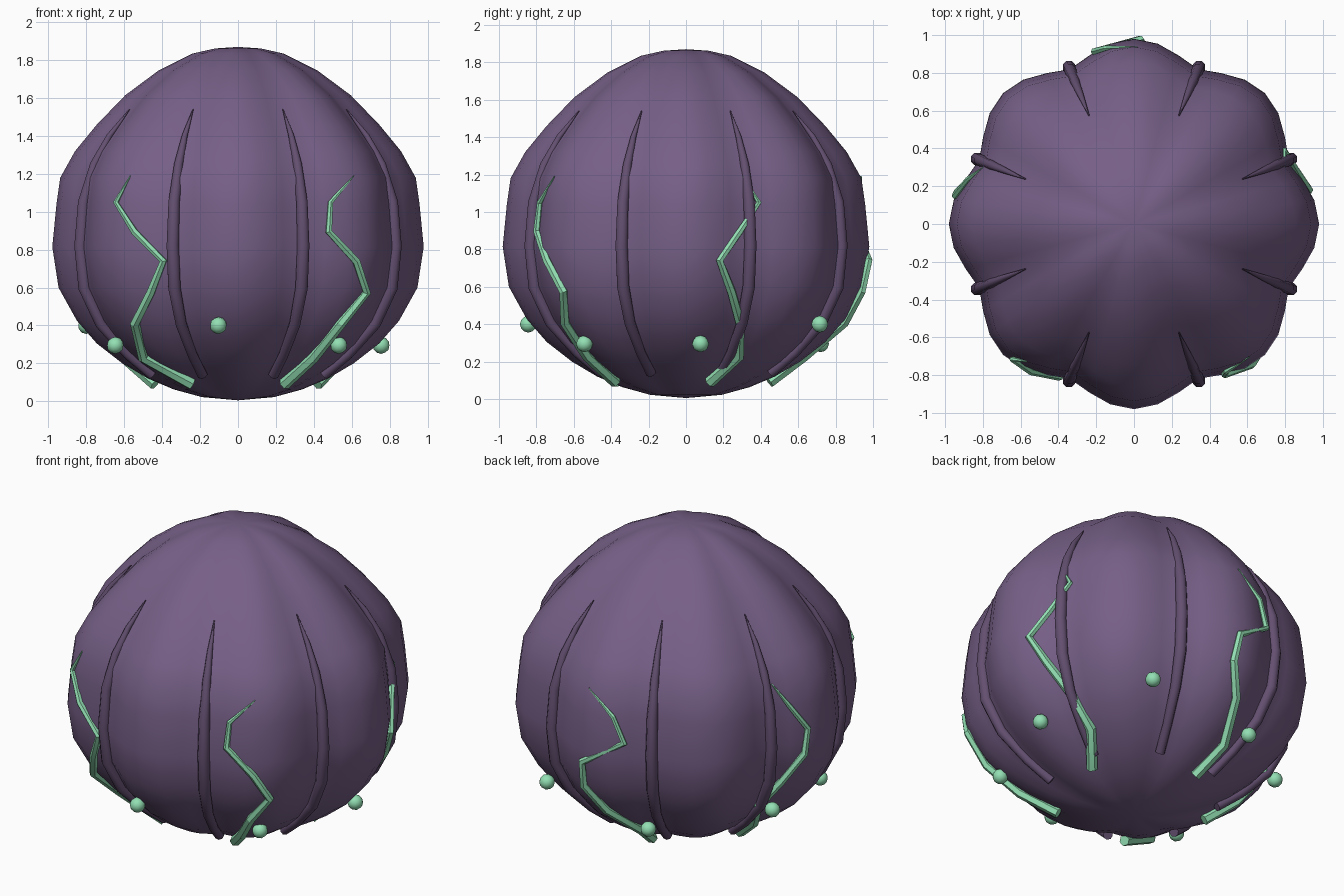
import bpy, bmesh, math
from math import sin, cos, pi, radians
from mathutils import Vector

if "Cube" in bpy.data.objects:
    bpy.data.objects.remove(bpy.data.objects["Cube"], do_unlink=True)


def material(name, rgb):
    m = bpy.data.materials.new(name)
    m.use_nodes = True
    m.diffuse_color = (*rgb, 1)
    m.node_tree.nodes["Principled BSDF"].inputs["Base Color"].default_value = (*rgb, 1)
    return m


purple = material("dusky purple", (0.183, 0.116, 0.243))
dark_purple = material("deep purple", (0.125, 0.078, 0.162))
green = material("mint green", (0.29, 0.74, 0.45))

# Lobe profile: radius, height
PROFILE = [(0, .005), (.19, .022), (.34, .063), (.475, .12), (.61, .2), (.745, .305),
           (.85, .425), (.947, .6), (.98, .815), (.958, 1.04), (.938, 1.18), (.86, 1.32),
           (.745, 1.46), (.595, 1.615), (.42, 1.745), (.24, 1.835), (.12, 1.862), (0, 1.87)]


def lobed(r, angle):
    """Eight soft lobes with creases between them."""
    return r * (1 - 0.095 * (1 - abs(cos(4 * angle)) ** 1.4))


def surface(z, angle):
    for (r0, z0), (r1, z1) in zip(PROFILE, PROFILE[1:]):
        if z <= z1:
            return lobed(r0 + (r1 - r0) * (z - z0) / (z1 - z0), angle)
    return 0


def polar(r, angle, z):
    return Vector((r * cos(angle), r * sin(angle), z))


def link(name, data, mat):
    ob = bpy.data.objects.new(name, data)
    bpy.context.collection.objects.link(ob)
    data.materials.append(mat)
    return ob


def smooth(ob, angle):
    bpy.ops.object.select_all(action='DESELECT')
    ob.select_set(True)
    bpy.context.view_layer.objects.active = ob
    bpy.ops.object.shade_smooth_by_angle(angle=radians(angle))


def tube(name, points, radii, mat, sides_level, angle):
    """Tapered tube through the points, turned into a mesh."""
    cu = bpy.data.curves.new(name, 'CURVE')
    cu.dimensions = '3D'
    cu.bevel_depth = 1
    cu.bevel_resolution = sides_level
    cu.use_fill_caps = True
    sp = cu.splines.new('POLY')
    sp.points.add(len(points) - 1)
    for p, co, r in zip(sp.points, points, radii):
        p.co = (*co, 1)
        p.radius = r
    ob = link(name, cu, mat)
    bpy.ops.object.select_all(action='DESELECT')
    ob.select_set(True)
    bpy.context.view_layer.objects.active = ob
    bpy.ops.object.convert(target='MESH')
    smooth(bpy.context.view_layer.objects.active, angle)


# Lobed body
SEGMENTS = 48
bm = bmesh.new()
bottom = bm.verts.new((0, 0, PROFILE[0][1]))
top = bm.verts.new((0, 0, PROFILE[-1][1]))
angles = [2 * pi * i / SEGMENTS for i in range(SEGMENTS)]
rings = [[bm.verts.new(polar(lobed(r, a), a, z)) for a in angles] for r, z in PROFILE[1:-1]]
for i in range(SEGMENTS):
    j = (i + 1) % SEGMENTS
    bm.faces.new((bottom, rings[0][j], rings[0][i]))
    bm.faces.new((top, rings[-1][i], rings[-1][j]))
    for low, high in zip(rings, rings[1:]):
        bm.faces.new((low[i], low[j], high[j], high[i]))
mesh = bpy.data.meshes.new("body")
bm.to_mesh(mesh)
bm.free()
smooth(link("body", mesh, purple), 60)

# Ribs lying in the creases: height, distance from axis, thickness
RIB = [(.14, .49, .028), (.25, .632, .027), (.41, .785, .031), (.6, .877, .035),
       (.82, .9, .035), (1.05, .882, .032), (1.25, .82, .025), (1.4, .735, .016),
       (1.54, .62, .003)]
for k in range(8):
    a = radians(22.5 + 45 * k)
    tube(f"rib_{k + 1}", [polar(r, a, z) for z, r, _ in RIB], [t for _, _, t in RIB],
         dark_purple, 2, 50)

# Zigzag vines: bearing in degrees at each height
HEIGHTS = [.09, .23, .41, .575, .74, .895, 1.05, 1.19]
LIFT = [.06, .025, .015, .01, .01, .01, .01, .005]
THICKNESS = [.032, .03, .027, .024, .022, .019, .015, .003]
VINES = {
    "front_left_vine": (-57, -53, -50, -44, -50, -59, -58, -49),
    "front_right_vine": (237, 222, 230, 239, 244, 235, 228, 232),
    "left_vine": (17, 27, 22, 16, 11, 18.5, 26, 21),
    "back_vine": (100, 102, 93, 87, 88, 103, 99, 89),
    "right_vine": (168, 163, 157, 163, 170, 171, 165, 159.5),
}
for name, bearings in VINES.items():
    path = []
    for z, lift, b in zip(HEIGHTS, LIFT, bearings):
        a = radians(b)
        path.append(polar(surface(z, a) + lift, a, z))
    tube(name, path, THICKNESS, green, 1, 25)

# Beads around the lower body, some set higher
for i in range(7):
    a = radians(263 + i * 360 / 7)
    z, r = (.4, .85) if i in (0, 3, 5) else (.295, .76)
    mesh = bpy.data.meshes.new("bead")
    bm = bmesh.new()
    bmesh.ops.create_icosphere(bm, subdivisions=2, radius=.045)
    bm.to_mesh(mesh)
    bm.free()
    bead = link(f"bead_{i + 1}", mesh, green)
    bead.location = polar(r, a, z)
    smooth(bead, 40)
